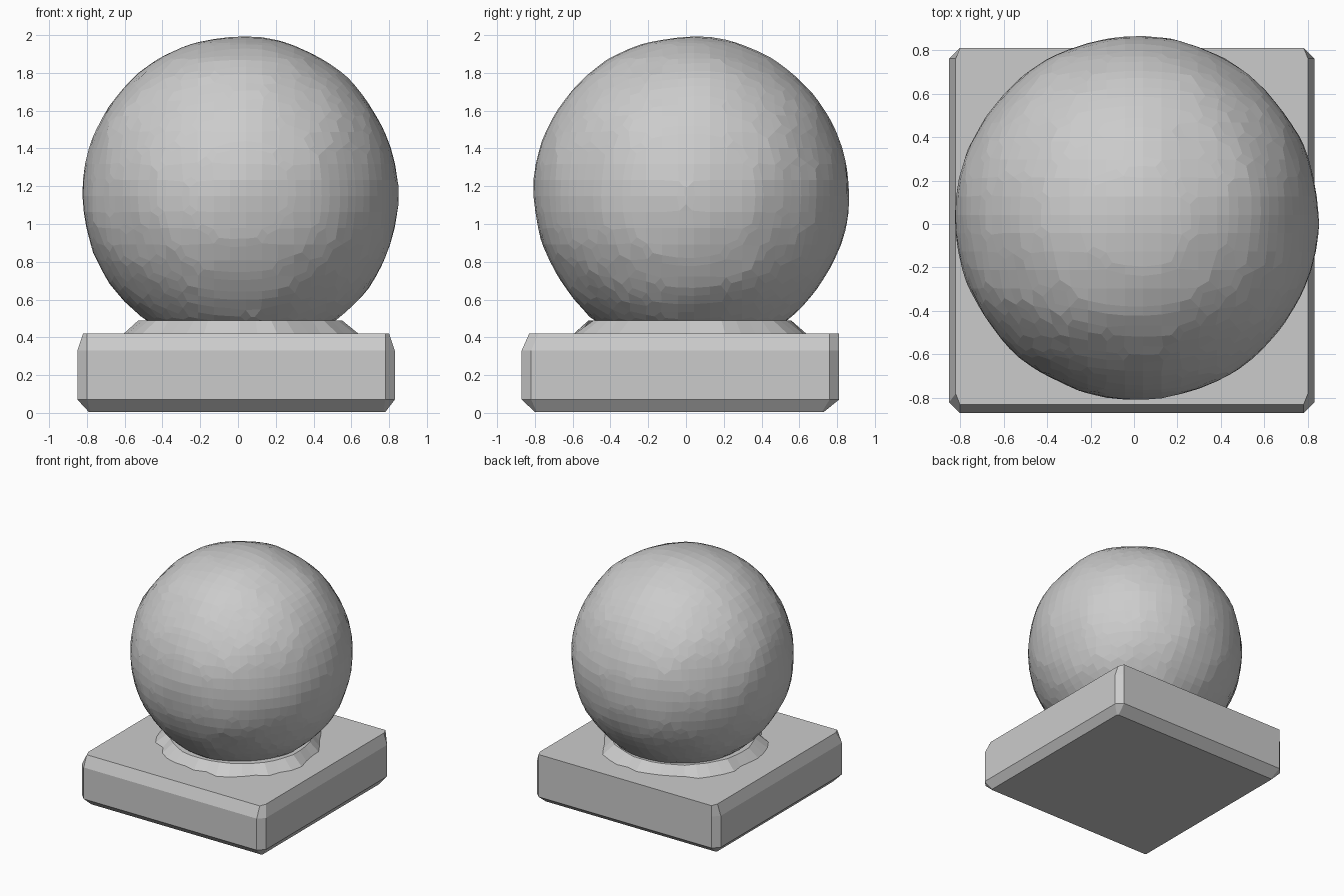
import bpy, bmesh, math, random
from mathutils import Vector, noise

random.seed(4)
if "Cube" in bpy.data.objects:
    bpy.data.objects.remove(bpy.data.objects["Cube"], do_unlink=True)

GREY = (0.6, 0.6, 0.6, 1)
stone = bpy.data.materials.new("grey stone")
stone.use_nodes = True
stone.diffuse_color = GREY
stone.node_tree.nodes["Principled BSDF"].inputs["Base Color"].default_value = GREY


def make_object(name, bm):
    bmesh.ops.recalc_face_normals(bm, faces=bm.faces)
    mesh = bpy.data.meshes.new(name)
    bm.to_mesh(mesh)
    bm.free()
    mesh.materials.append(stone)
    obj = bpy.data.objects.new(name, mesh)
    bpy.context.collection.objects.link(obj)
    return obj


def loft(bm, rings):
    """Skin stacked rings of points and cap both ends."""
    loops = [[bm.verts.new(p) for p in ring] for ring in rings]
    n = len(loops[0])
    for low, high in zip(loops, loops[1:]):
        for i in range(n):
            j = (i + 1) % n
            bm.faces.new((low[i], low[j], high[j], high[i]))
    bm.faces.new(loops[0][::-1])
    bm.faces.new(loops[-1])


def cut_rectangle(x0, x1, y0, y1, z, cx, cy):
    """Rectangle with its corners cut off."""
    return [(x0 + cx, y0, z), (x1 - cx, y0, z), (x1, y0 + cy, z), (x1, y1 - cy, z),
            (x1 - cx, y1, z), (x0 + cx, y1, z), (x0, y1 - cy, z), (x0, y0 + cy, z)]


# Square base with worn, chamfered edges
bm = bmesh.new()
loft(bm, [
    cut_rectangle(-0.79, 0.78, -0.80, 0.73, 0.005, 0.01, 0.01),
    cut_rectangle(-0.85, 0.83, -0.87, 0.81, 0.07, 0.05, 0.05),
    cut_rectangle(-0.85, 0.83, -0.87, 0.81, 0.33, 0.05, 0.05),
    cut_rectangle(-0.82, 0.80, -0.83, 0.81, 0.42, 0.02, 0.05),
])
make_object("base", bm)

# Ragged collar flaring from the ball down to the base
SIDES = 40
def collar_ring(radius, z, rough):
    ring = []
    for i in range(SIDES):
        a = math.tau * i / SIDES
        r = radius + random.uniform(-rough, rough)
        ring.append((0.01 + r * math.cos(a), 0.02 + r * math.sin(a), z))
    return ring

bm = bmesh.new()
loft(bm, [collar_ring(0.62, 0.415, 0.03), collar_ring(0.54, 0.49, 0.008)])
make_object("collar", bm)

# Rough ball, gently dented and then cut into coarse stepped facets
CENTRE = Vector((0.012, 0.028, 1.157))
bm = bmesh.new()
bmesh.ops.create_icosphere(bm, subdivisions=5, radius=1)
for v in bm.verts:
    direction = v.co.normalized()
    dent = 0.012 * noise.noise(direction * 3) + 0.008 * noise.noise(direction * 9)
    v.co = CENTRE + direction * (0.838 + dent)
ball = make_object("ball", bm)
remesh = ball.modifiers.new("stepped facets", "REMESH")
remesh.mode = "VOXEL"
remesh.voxel_size = 0.085
remesh.use_smooth_shade = False
